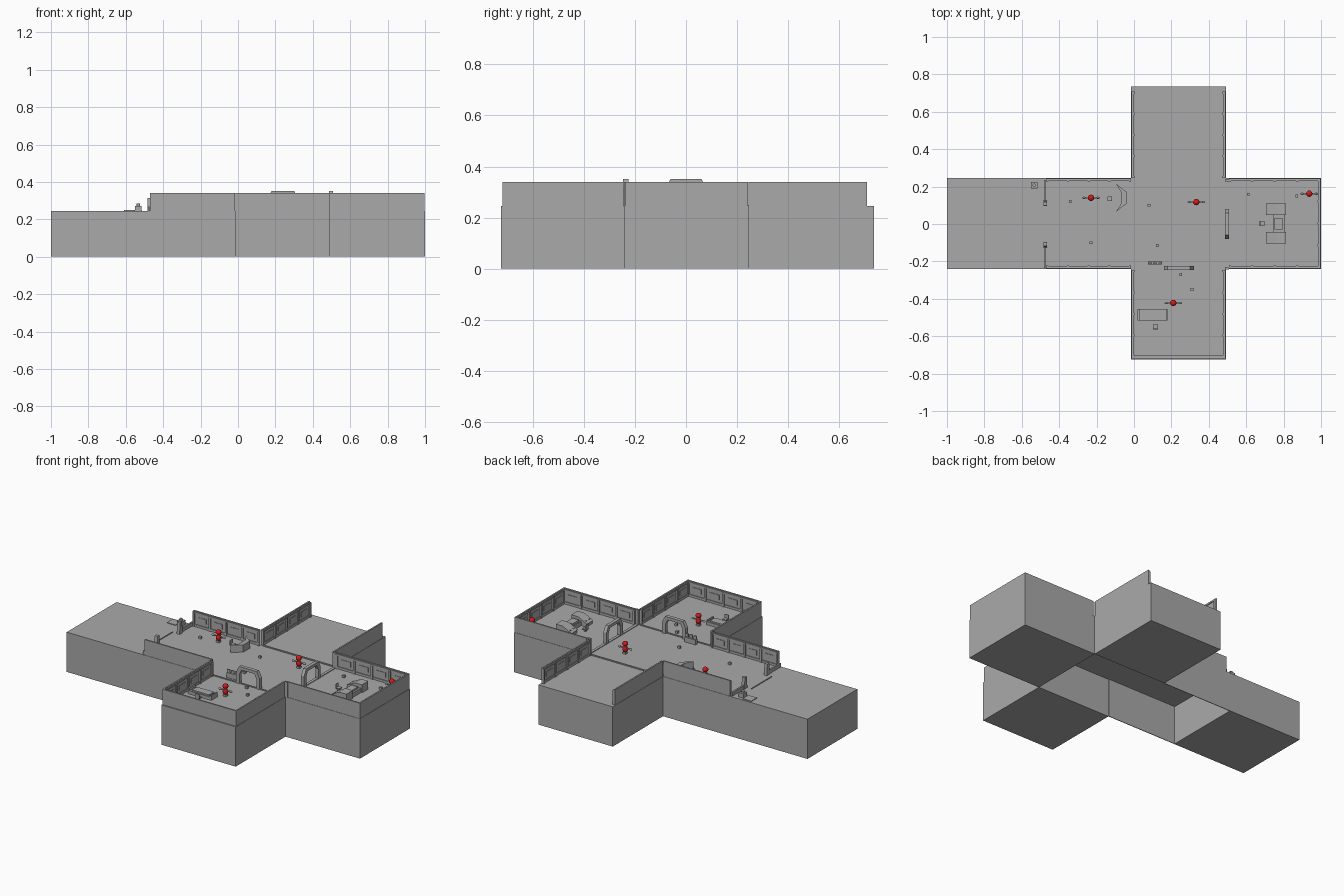
import bpy, math
from mathutils import Vector, Matrix

cube = bpy.data.objects.get("Cube")
if cube:
    bpy.data.objects.remove(cube, do_unlink=True)


def material(name, rgb):
    m = bpy.data.materials.new(name)
    m.use_nodes = True
    m.diffuse_color = (*rgb, 1)
    m.node_tree.nodes["Principled BSDF"].inputs["Base Color"].default_value = (*rgb, 1)
    return m


GREY = material("grey", (0.4, 0.4, 0.4))
RED = material("red", (0.65, 0.01, 0.01))
FLOOR, TOP = 0.245, 0.34


def make(name, verts, faces, mat=GREY):
    me = bpy.data.meshes.new(name)
    me.from_pydata(verts, [], faces)
    me.materials.append(mat)
    ob = bpy.data.objects.new(name, me)
    bpy.context.collection.objects.link(ob)
    return ob


def prism(name, outline, lo, hi, place=lambda a, b, c: (a, b, c)):
    """Extrude a closed outline between two depths."""
    n = len(outline)
    verts = [place(a, b, h) for h in (lo, hi) for a, b in outline]
    faces = [tuple(reversed(range(n))), tuple(range(n, 2 * n))]
    faces += [(i, (i + 1) % n, n + (i + 1) % n, n + i) for i in range(n)]
    ob = make(name, verts, faces)
    import bmesh
    bm = bmesh.new()
    bm.from_mesh(ob.data)
    bmesh.ops.recalc_face_normals(bm, faces=bm.faces)
    bm.to_mesh(ob.data)
    bm.free()
    return ob


def box(name, x0, x1, y0, y1, z0, z1):
    return prism(name, [(x0, y0), (x1, y0), (x1, y1), (x0, y1)], z0, z1)


def wall(name, start, end, inward, height=TOP):
    """Thin wall with rails, posts and panels on its inner side."""
    s, e, n = Vector(start), Vector(end), Vector(inward)
    d = (e - s).normalized()
    length = (e - s).length

    def slab(part, a, b, depth0, depth1, z0, z1):
        p, q = s + d * a + n * depth0, s + d * b + n * depth1
        box(name + part, min(p.x, q.x), max(p.x, q.x),
            min(p.y, q.y), max(p.y, q.y), z0, z1)

    slab("", 0, length, 0, 0.009, FLOOR, height)
    slab("_top_rail", 0, length, 0.009, 0.014, height - 0.014, height - 0.004)
    slab("_skirting", 0, length, 0.009, 0.013, FLOOR, FLOOR + 0.014)
    count = max(1, round(length / 0.12))
    for i in range(count + 1):
        mid = 0.006 + (length - 0.012) * i / count
        slab("_post", mid - 0.006, mid + 0.006, 0.009, 0.017, FLOOR, height - 0.006)
        if i < count:
            slab("_panel", mid + 0.03, mid + length / count - 0.03,
                 0.009, 0.012, FLOOR + 0.032, FLOOR + 0.062)


def door_frame(name, place, depth):
    """Arched door surround with chamfered shoulders."""
    z = FLOOR
    half = [(0.08, z), (0.08, z + 0.07), (0.06, 0.352)]
    inner = [(0.058, z), (0.058, z + 0.06), (0.044, 0.334)]
    outline = half + [(-a, b) for a, b in reversed(half)]
    outline += [(-a, b) for a, b in inner] + list(reversed(inner))
    prism(name, outline, -depth, depth, place)


# Foundations: four solid blocks around a hollow central hall
box("west_block", -1, -0.495, -0.24, 0.245, 0, FLOOR)
box("east_block", 0.492, 1, -0.24, 0.245, 0, FLOOR)
box("south_block", -0.015, 0.492, -0.725, -0.24, 0, FLOOR)
box("north_block", -0.015, 0.492, 0.245, 0.735, 0, FLOOR)
box("hall_floor", -0.495, 0.492, -0.24, 0.245, FLOOR - 0.006, FLOOR)
for side, y in (("south", -0.24), ("north", 0.241)):
    box(side + "_hall_base", -0.495, -0.015, y, y + 0.004, 0, FLOOR)

# Perimeter walls
wall("hall_south_wall", (-0.47, -0.238), (-0.015, -0.238), (0, 1))
wall("hall_north_wall", (-0.47, 0.243), (-0.015, 0.243), (0, -1))
wall("east_south_wall", (0.507, -0.238), (0.998, -0.238), (0, 1))
wall("east_north_wall", (0.507, 0.243), (0.998, 0.243), (0, -1))
wall("east_end_wall", (0.998, -0.238), (0.998, 0.243), (-1, 0))
wall("south_west_wall", (-0.013, -0.718), (-0.013, -0.245), (1, 0))
wall("south_east_wall", (0.49, -0.718), (0.49, -0.245), (-1, 0))
wall("south_end_wall", (-0.013, -0.718), (0.49, -0.718), (0, 1))
wall("north_west_wall", (-0.013, 0.245), (-0.013, 0.708), (1, 0))
wall("north_east_wall", (0.49, 0.245), (0.49, 0.708), (-1, 0))

# Entrance on the west side: stub walls, jambs and threshold
for side in (-1, 1):
    lo, hi = sorted((side * 0.11, side * 0.236))
    box("entrance_stub", -0.482, -0.472, lo, hi, FLOOR, 0.268)
    prism("entrance_jamb", [(side * 0.095, FLOOR), (side * 0.125, FLOOR),
                            (side * 0.118, 0.315), (side * 0.1, 0.315)],
          -0.485, -0.465, lambda a, b, c: (c, a, b))
box("entrance_threshold", -0.517, -0.512, -0.1, 0.1, FLOOR, FLOOR + 0.004)

# Inner doorways and floor thresholds
door_frame("south_doorway", lambda a, b, c: (0.24 + a, -0.236 + c, b), 0.011)
door_frame("east_doorway", lambda a, b, c: (0.497 + c, a, b), 0.01)
box("south_threshold", 0, 0.48, -0.243, -0.235, FLOOR, FLOOR + 0.005)
box("north_threshold", 0, 0.48, 0.237, 0.247, FLOOR, FLOOR + 0.005)
box("east_threshold", 0.488, 0.505, -0.23, 0.235, FLOOR, FLOOR + 0.004)
for y in (-0.236, 0.233):
    box("corner_pillar", 0.487, 0.508, y - 0.006, y + 0.006, FLOOR, TOP)

# Outdoor terminal
box("terminal", -0.55, -0.516, 0.19, 0.224, FLOOR, 0.272)
bpy.ops.mesh.primitive_cylinder_add(vertices=16, radius=0.009, depth=0.012,
                                    location=(-0.533, 0.207, 0.278))
bpy.context.object.name = "terminal_cap"
bpy.context.object.data.materials.append(GREY)
box("terminal_mat", -0.61, -0.552, 0.18, 0.235, FLOOR, FLOOR + 0.004)


def chair(x, y, lean):
    box("chair_seat", x - 0.013, x + 0.013, y - 0.013, y + 0.013, FLOOR + 0.012, FLOOR + 0.018)
    box("chair_base", x - 0.006, x + 0.006, y - 0.006, y + 0.006, FLOOR, FLOOR + 0.012)
    bx, by = x + lean[0] * 0.011, y + lean[1] * 0.011
    w = (0.002, 0.013) if lean[0] else (0.013, 0.002)
    box("chair_back", bx - w[0], bx + w[0], by - w[1], by + w[1], FLOOR + 0.018, FLOOR + 0.04)


# Hall desk: bent counter
half = [(-0.095, 0.075), (-0.058, 0.045), (-0.04, 0.032)]
inner = [(-0.068, 0.03), (-0.09, 0.064)]
desk = half + [(x, -y) for x, y in reversed(half)]
desk += [(x, -y) for x, y in reversed(inner)] + inner
prism("hall_desk", [(x, y + 0.14) for x, y in desk], FLOOR, 0.29)
chair(-0.13, 0.135, (-1, 0))

# Wall console by the south doorway
box("console_base", 0.075, 0.15, -0.217, -0.2, FLOOR, 0.275)
for x in (0.085, 0.112, 0.14):
    box("console_screen", x - 0.01, x + 0.01, -0.215, -0.207, 0.275, 0.295)

# East room control station
for y in (0.078, -0.073):
    box("station_base", 0.71, 0.812, y - 0.029, y + 0.029, FLOOR, 0.265)
    prism("station_slope", [(0.705, 0.265), (0.812, 0.265), (0.812, 0.295), (0.765, 0.295)],
          y - 0.031, y + 0.031, lambda a, b, c: (a, c, b))
    for s in (-1, 1):
        box("station_knob", 0.72, 0.728, y + s * 0.015 - 0.004, y + s * 0.015 + 0.004, 0.268, 0.277)
box("station_link", 0.745, 0.805, -0.045, 0.05, FLOOR, 0.272)
box("station_screen", 0.75, 0.795, -0.03, 0.033, 0.272, 0.284)
chair(0.685, 0.002, (-1, 0))

# South room bed
box("bed_frame", 0.02, 0.18, -0.517, -0.455, FLOOR, 0.264)
box("mattress", 0.045, 0.16, -0.51, -0.462, 0.264, 0.272)
box("headboard", 0.02, 0.03, -0.517, -0.455, 0.264, 0.28)
box("footboard", 0.172, 0.18, -0.517, -0.455, 0.264, 0.274)
chair(0.115, -0.55, (0, -1))

# Small loose crates
for x, y in ((-0.34, 0.12), (-0.23, -0.1), (0.08, 0.1), (0.125, -0.115),
             (0.61, 0.16), (0.87, 0.15), (0.25, -0.27), (0.31, -0.35)):
    box("crate", x - 0.007, x + 0.007, y - 0.007, y + 0.007, FLOOR, FLOOR + 0.014)


def ball(name, loc, size, mat):
    bpy.ops.mesh.primitive_uv_sphere_add(segments=16, ring_count=10, radius=1, location=loc)
    ob = bpy.context.object
    ob.name, ob.scale = name, size
    ob.data.materials.append(mat)
    bpy.ops.object.shade_smooth()


# Red robots with grey arms
for x, y in ((-0.23, 0.14), (0.333, 0.117), (0.937, 0.162), (0.21, -0.422)):
    ball("robot_body", (x, y, 0.273), (0.016, 0.016, 0.02), RED)
    ball("robot_head", (x, y, 0.306), (0.017, 0.017, 0.015), RED)
    ball("robot_neck", (x, y, 0.291), (0.01, 0.01, 0.008), GREY)
    box("robot_base", x - 0.01, x + 0.01, y - 0.01, y + 0.01, FLOOR, 0.256)
    for s in (-1, 1):
        lo, hi = sorted((x + s * 0.014, x + s * 0.042))
        box("robot_arm", lo, hi, y - 0.003, y + 0.003, 0.277, 0.283)
        ball("robot_hand", (x + s * 0.038, y, 0.28), (0.009, 0.006, 0.007), GREY)
